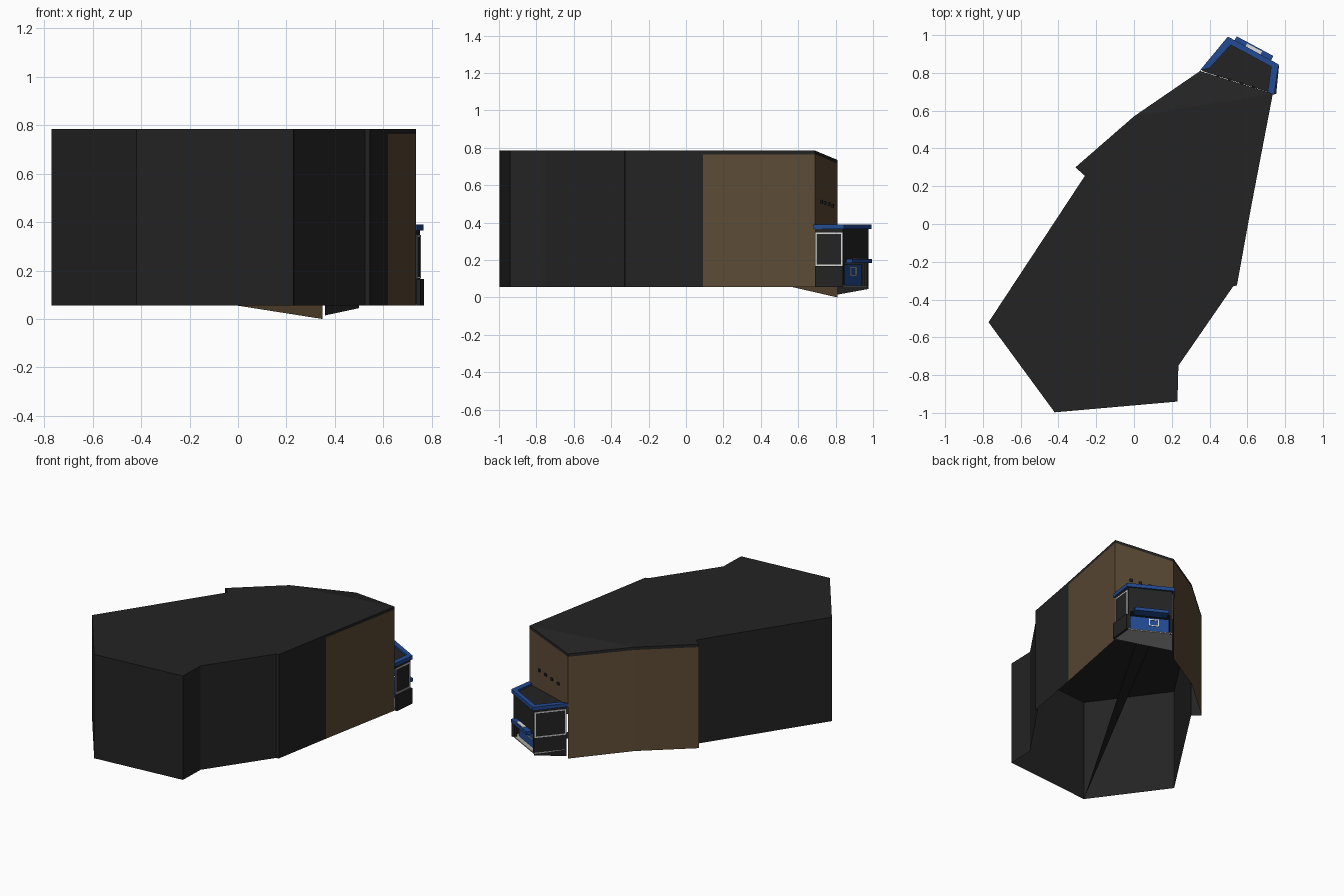
import bpy, bmesh
from mathutils import Vector

cube = bpy.data.objects.get("Cube")
if cube:
    bpy.data.objects.remove(cube)


def material(name, rgb):
    m = bpy.data.materials.new(name)
    m.use_nodes = True
    m.diffuse_color = (*rgb, 1)
    m.node_tree.nodes["Principled BSDF"].inputs["Base Color"].default_value = (*rgb, 1)
    return m


DARK = material("charcoal", (0.017, 0.017, 0.017))
BROWN = material("brown plaster", (0.108, 0.07, 0.035))
BLUE = material("blue paint", (0.016, 0.07, 0.29))
WHITE = material("white paint", (0.7, 0.7, 0.7))
GREY = material("pale floor", (0.4, 0.4, 0.4))


def finish(name, bm, mat):
    me = bpy.data.meshes.new(name)
    bm.to_mesh(me)
    bm.free()
    me.materials.append(mat)
    ob = bpy.data.objects.new(name, me)
    bpy.context.scene.collection.objects.link(ob)
    return ob


def wall(name, pts, mat, low, high):
    """Open sheet along a path; low and high are a height or one per point."""
    n = len(pts)
    low = low if isinstance(low, list) else [low] * n
    high = high if isinstance(high, list) else [high] * n
    bm = bmesh.new()
    b = [bm.verts.new((*p, z)) for p, z in zip(pts, low)]
    t = [bm.verts.new((*p, z)) for p, z in zip(pts, high)]
    for i in range(n - 1):
        bm.faces.new((b[i], b[i + 1], t[i + 1], t[i]))
    return finish(name, bm, mat)


def prism(name, pts, mat, z0, z1):
    """Solid with a flat outline."""
    bm = bmesh.new()
    f = bm.faces.new([bm.verts.new((*p, z0)) for p in pts])
    up = bmesh.ops.extrude_face_region(bm, geom=[f])["geom"]
    bmesh.ops.translate(bm, vec=(0, 0, z1 - z0),
                        verts=[v for v in up if isinstance(v, bmesh.types.BMVert)])
    bmesh.ops.recalc_face_normals(bm, faces=bm.faces)
    return finish(name, bm, mat)


def slab(name, p, q, s0, s1, o0, o1, z0, z1, mat):
    """Box along the wall line p to q: s along it, o outward from it."""
    p, q = Vector(p), Vector(q)
    d = (q - p).normalized()
    n = Vector((d.y, -d.x))
    pts = [p + d * s + n * o for s, o in ((s0, o0), (s1, o0), (s1, o1), (s0, o1))]
    return prism(name, pts, mat, z0, z1)


# Main shell
BASE, EAVE, TOP = 0.055, 0.765, 0.785
right_corner, left_corner = (0.735, 0.69), (0.35, 0.81)
dark_east = [(-0.77, -0.52), (-0.42, -0.997), (0.23, -0.94), (0.235, -0.75),
             (0.525, -0.33), (0.545, -0.325), (0.62, 0.09)]
brown_west = [left_corner, (0, 0.57), (-0.31, 0.30)]
dark_west = [brown_west[-1], (-0.26, 0.255), dark_east[0]]
DIP = 0.05

wall("dark_east_walls", dark_east, DARK, BASE, EAVE)
wall("brown_east_wall", [dark_east[-1], right_corner], BROWN, BASE, EAVE)
wall("brown_end_wall", [right_corner, left_corner], BROWN, 0.36, [EAVE, EAVE - DIP])
wall("brown_west_walls", brown_west, BROWN, [0, BASE, BASE], [EAVE - DIP, EAVE, EAVE])
wall("dark_west_walls", dark_west, DARK, BASE, EAVE)

# Roof slab, dipping at one corner
outline = dark_east + [right_corner] + brown_west + dark_west[1:-1]
bm = bmesh.new()
rings = []
for z in (EAVE, TOP):
    rings.append([bm.verts.new((*p, z - (DIP if p == left_corner else 0))) for p in outline])
k = outline.index(left_corner)
for ring in rings:
    bm.faces.new(ring[:k] + ring[k + 1:])
    bm.faces.new(ring[k - 1:k + 2])
for i in range(len(outline)):
    j = (i + 1) % len(outline)
    bm.faces.new((rings[0][i], rings[0][j], rings[1][j], rings[1][i]))
bmesh.ops.recalc_face_normals(bm, faces=bm.faces)
finish("roof", bm, DARK)

# Narrow floor strip running to the shop bay
bm = bmesh.new()
bm.faces.new([bm.verts.new((*p, BASE)) for p in (dark_east[1], (0.6, 0.73), (0.51, 0.76))])
finish("floor_strip", bm, DARK)

# Shop bay: A and B on the west side, C and D on the east side
A, B, C, D = (0.36, 0.81), (0.50, 0.975), (0.752, 0.84), (0.737, 0.69)
LEDGE, HEAD, CAP = 0.19, 0.365, 0.39
front = (Vector(B) - Vector(C)).length
side_e = (Vector(C) - Vector(D)).length
side_w = (Vector(A) - Vector(B)).length
wall("bay_east_wall", [D, C], DARK, BASE, HEAD)
wall("bay_west_wall", [B, A], DARK, [0.045, 0.015], HEAD)
wall("bay_front_wall", [C, B], DARK, LEDGE, HEAD)
prism("bay_roof", [D, C, B, A], DARK, HEAD, HEAD + 0.012)
prism("bay_floor", [D, C, B, A], GREY, BASE, BASE + 0.008)
slab("bay_plinth", D, C, 0, side_e, 0, 0.016, BASE, 0.165, DARK)
for name, s in (("east_post", 0), ("west_post", front - 0.015)):
    slab(name, C, B, s, s + 0.015, -0.015, 0, BASE, LEDGE, DARK)

# Blue band round the top of the bay, mitred at the corners
outer = [(0.742, 0.682), (0.766, 0.845), (0.497, 0.992), (0.348, 0.812)]
inner = [(0.40, 0.825), (0.512, 0.948), (0.726, 0.833), (0.708, 0.70)]
prism("bay_band", outer + inner, BLUE, HEAD, CAP)

# White window frames on the bay sides
for label, p, q, length in (("east", D, C, side_e), ("west", B, A, side_w)):
    lo, hi, w = 0.168, 0.347, 0.008
    s0, s1 = 0.004, length - 0.004
    bars = (("sill", s0, s1, lo, lo + w), ("head", s0, s1, hi - w, hi),
            ("jamb_a", s0, s0 + w, lo + w, hi - w), ("jamb_b", s1 - w, s1, lo + w, hi - w))
    for part, a, b, z0, z1 in bars:
        slab(f"{label}_window_{part}", p, q, a, b, 0, 0.004, z0, z1, WHITE)

# Serving ledge, recessed counter and its square white frame
slab("serving_ledge", C, B, 0.036, front - 0.03, -0.03, 0.037, 0.183, 0.205, BLUE)
slab("ledge_tray", C, B, 0.1, 0.19, 0.005, 0.03, 0.205, 0.209, WHITE)
slab("counter", C, B, 0.015, front - 0.015, -0.06, -0.03, BASE + 0.008, 0.175, BLUE)
for i, (s0, s1, z0, z1) in enumerate(((0.14, 0.205, 0.115, 0.122), (0.14, 0.205, 0.158, 0.165),
                                      (0.14, 0.147, 0.122, 0.158), (0.198, 0.205, 0.122, 0.158))):
    slab(f"counter_frame_{i}", C, B, s0, s1, -0.03, -0.026, z0, z1, WHITE)

# Small studs on the brown end wall
for i in range(4):
    s = 0.1 + i * 0.065
    z = 0.515 - i * 0.007
    slab(f"wall_stud_{i}", right_corner, left_corner, s, s + 0.018, 0, 0.008, z - 0.012, z + 0.006, DARK)
